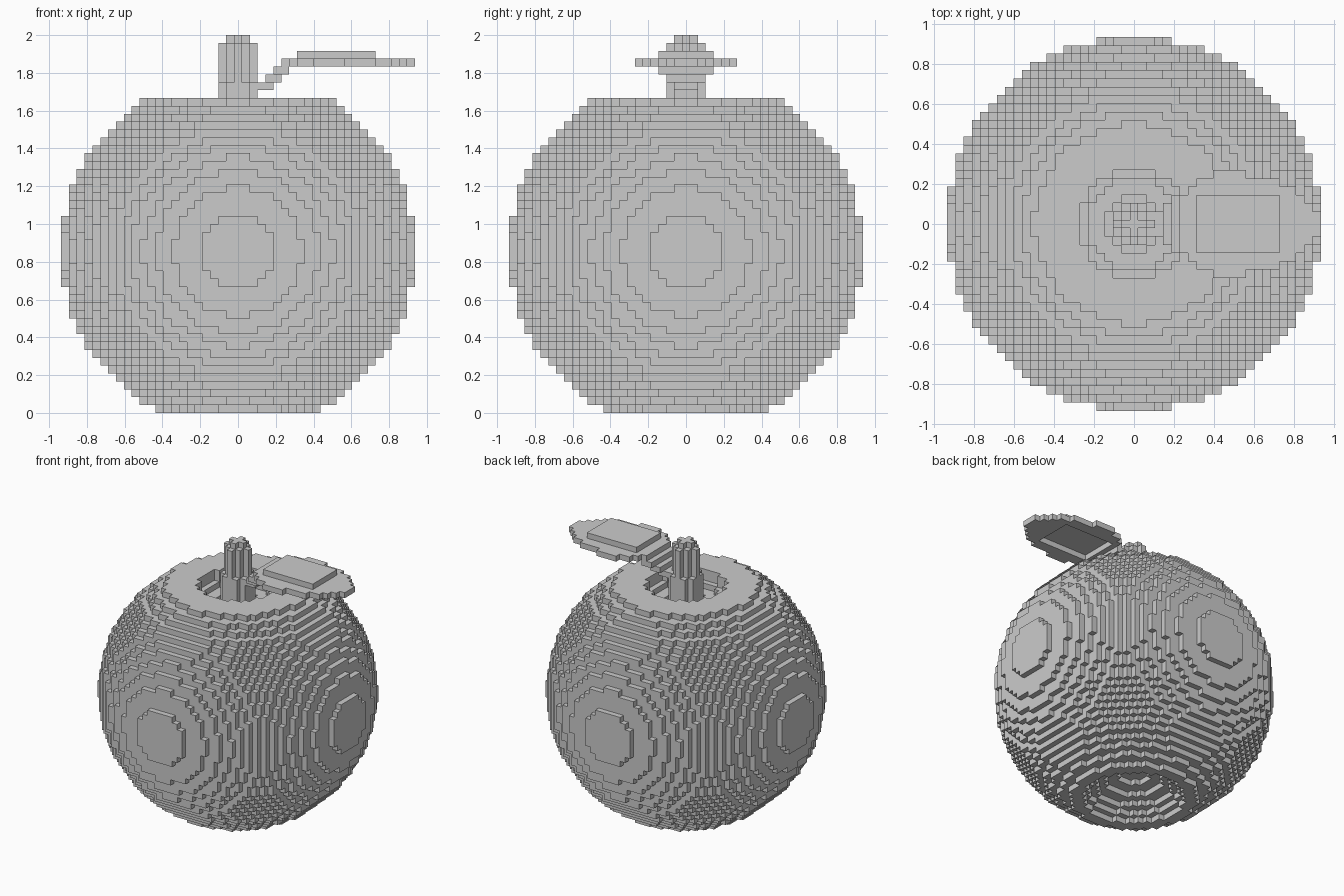
import bpy
import bmesh
from mathutils import Vector

if "Cube" in bpy.data.objects:
    bpy.data.objects.remove(bpy.data.objects["Cube"], do_unlink=True)

S = 2 / 48          # edge of one block
CENTRE = 20         # block layer through the middle of the fruit
TOP = 39            # highest block layer of the fruit
RADIUS_SQ = 506     # squared radius of the fruit, in blocks


def block_object(name, cells):
    """Make one mesh from the exposed faces of a set of grid blocks."""
    bm = bmesh.new()
    verts = {}

    def vert(p):
        key = tuple(round(2 * c) for c in p)
        if key not in verts:
            verts[key] = bm.verts.new((p.x * S, p.y * S, (p.z + 0.5) * S))
        return verts[key]

    for cell in cells:
        for axis in range(3):
            for sign in (-1, 1):
                n, u, v = Vector(), Vector(), Vector()
                n[axis] = sign / 2
                u[(axis + 1) % 3] = 0.5
                v[(axis + 2) % 3] = sign / 2
                c = Vector(cell)
                if tuple(int(a) for a in c + 2 * n) in cells:
                    continue
                corners = (c + n - u - v, c + n + u - v, c + n + u + v, c + n - u + v)
                bm.faces.new([vert(p) for p in corners])
    mesh = bpy.data.meshes.new(name)
    bm.to_mesh(mesh)
    bm.free()
    obj = bpy.data.objects.new(name, mesh)
    bpy.context.collection.objects.link(obj)
    return obj


def disc(r_sq, layers):
    """Round slab of blocks around the vertical axis."""
    span = range(-int(r_sq ** 0.5), int(r_sq ** 0.5) + 1)
    return {(x, y, z) for z in layers for x in span for y in span
            if x * x + y * y <= r_sq}


def slab(xs, half_width, z):
    return {(x, y, z) for x in xs for y in range(-half_width, half_width + 1)}


# Fruit body: a block sphere cut flat at top and bottom
body = set()
for z in range(TOP + 1):
    body |= disc(RADIUS_SQ - (z - CENTRE) ** 2, [z])

# Stepped hollows under the stem and in the base
top_hollow = (41, 41, 29, 12)
base_hollow = (68, 53, 40, 20, 5)
for depth, r_sq in enumerate(top_hollow):
    body -= disc(r_sq, [TOP - depth])
for depth, r_sq in enumerate(base_hollow):
    body -= disc(r_sq, [depth])
block_object("fruit_body", body)

# Stem: thick foot, fluted shaft and a small cross on top
stem = disc(5, range(TOP - 3, 42)) | disc(4, range(42, 47)) | disc(1, [47])
block_object("stem", stem)

# Stalk climbing in steps from stem to leaf
stalk = set()
for step in range(3):
    stalk |= slab((3 + step, 4 + step), 1 + step, 41 + step)
block_object("leaf_stalk", stalk)

# Leaf: flat outline with a raised middle panel, hollow beneath
half_widths = (3, 4, 5, 5, 6, 6, 6, 6, 5, 5, 5, 5, 4, 4, 3, 2, 1)
leaf = set()
for i, w in enumerate(half_widths):
    leaf |= slab([6 + i], w, 44)
panel = range(8, 18)
leaf -= slab(panel, 3, 44)
leaf |= slab(panel, 3, 45)
block_object("leaf", leaf)
